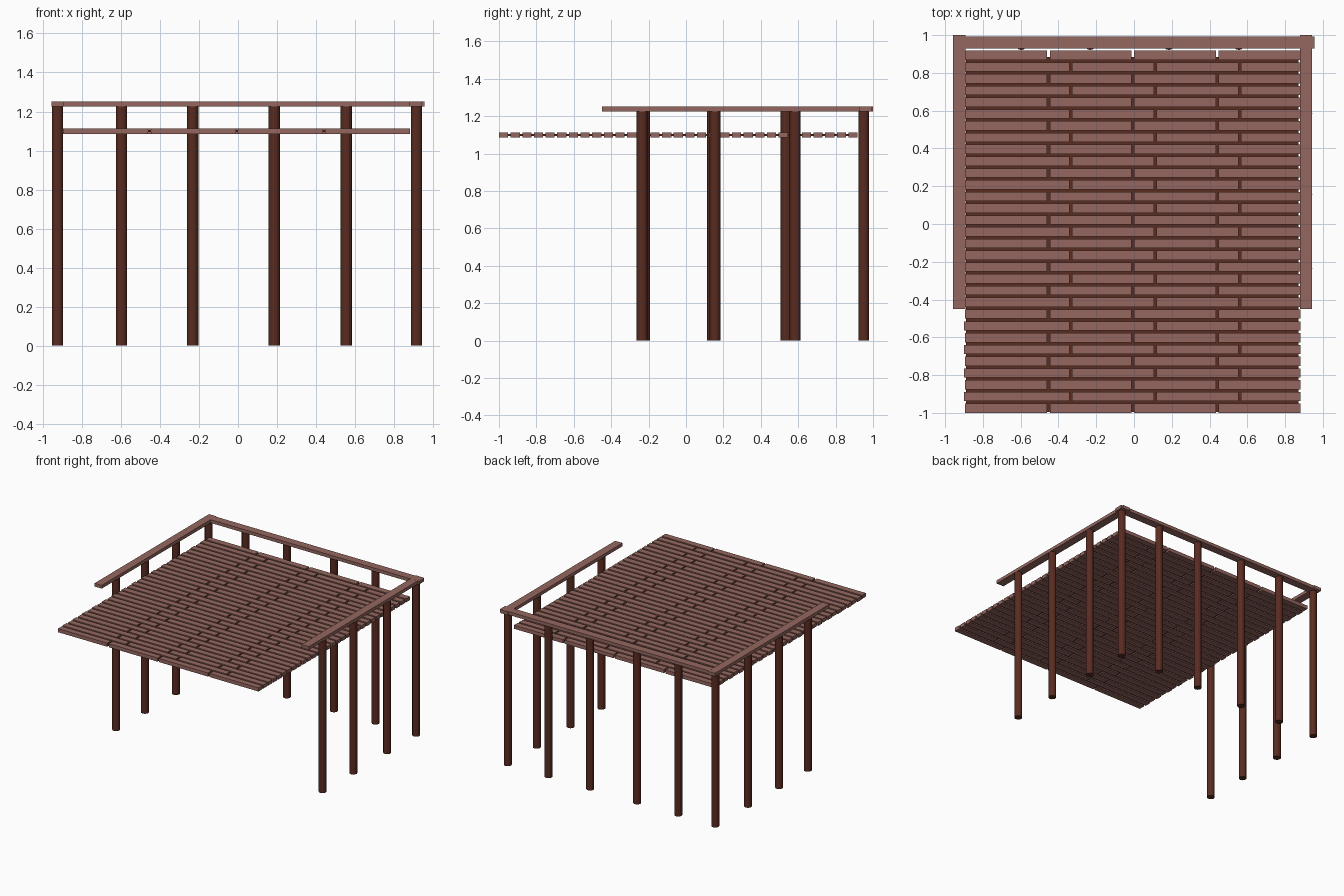
import bpy, bmesh
from mathutils import Matrix, Vector

if "Cube" in bpy.data.objects:
    bpy.data.objects.remove(bpy.data.objects["Cube"])


def material(name, rgb):
    m = bpy.data.materials.new(name)
    m.diffuse_color = (*rgb, 1)
    m.use_nodes = True
    m.node_tree.nodes["Principled BSDF"].inputs["Base Color"].default_value = m.diffuse_color
    return m


light_wood = material("light_wood", (0.30, 0.135, 0.115))
dark_wood = material("dark_wood", (0.10, 0.025, 0.015))


def add_box(bm, x0, x1, y0, y1, z0, z1):
    size = Vector((x1 - x0, y1 - y0, z1 - z0))
    mid = Vector((x0 + x1, y0 + y1, z0 + z1)) / 2
    bmesh.ops.create_cube(bm, size=1, matrix=Matrix.Translation(mid) @ Matrix.Diagonal((*size, 1)))


def finish(name, bm, mat):
    mesh = bpy.data.meshes.new(name)
    bm.to_mesh(mesh)
    bm.free()
    mesh.materials.append(mat)
    obj = bpy.data.objects.new(name, mesh)
    bpy.context.collection.objects.link(obj)
    return obj


def box(name, mat, *bounds):
    bm = bmesh.new()
    add_box(bm, *bounds)
    return finish(name, bm, mat)


# Deck planks: 31 rows with staggered joints
ROWS, PITCH, GAP = 31, 0.0623, 0.014
bm = bmesh.new()
for row in range(ROWS):
    y = -1 + row * PITCH
    if row % 2 == 0:
        left, joints = -0.895, (-0.453, -0.006, 0.441)
    else:
        left, joints = -0.90, (-0.335, 0.112, 0.559)
    starts = [left] + [j + GAP / 2 for j in joints]
    ends = [j - GAP / 2 for j in joints] + [0.882]
    for a, b in zip(starts, ends):
        add_box(bm, a, b, y, y + 0.049, 1.085, 1.114)
finish("deck_planks", bm, light_wood)

# Thin dark board seen between the planks
box("deck_core", dark_wood, -0.89, 0.872, -0.995, 0.885, 1.094, 1.105)

# Handrails
box("left_rail", light_wood, -0.957, -0.893, -0.45, 1.0, 1.225, 1.251)
box("right_rail", light_wood, 0.878, 0.943, -0.45, 1.0, 1.225, 1.251)
box("back_rail", light_wood, -0.90, 0.955, 0.928, 0.992, 1.2255, 1.2515)

# Posts along the back, left and right
HEIGHT = 1.226
groups = {
    "back_post": [(x, 0.95) for x in (-0.925, -0.597, -0.232, 0.185, 0.555, 0.915)],
    "left_post": [(-0.925, y) for y in (-0.222, 0.142, 0.535)],
    "right_post": [(0.915, y) for y in (-0.235, 0.155, 0.583)],
}
for name, spots in groups.items():
    for i, (x, y) in enumerate(spots, 1):
        bm = bmesh.new()
        bmesh.ops.create_cone(bm, cap_ends=True, segments=12, radius1=0.029, radius2=0.029,
                              depth=HEIGHT, matrix=Matrix.Translation((x, y, HEIGHT / 2)))
        finish(f"{name}_{i}", bm, dark_wood)
